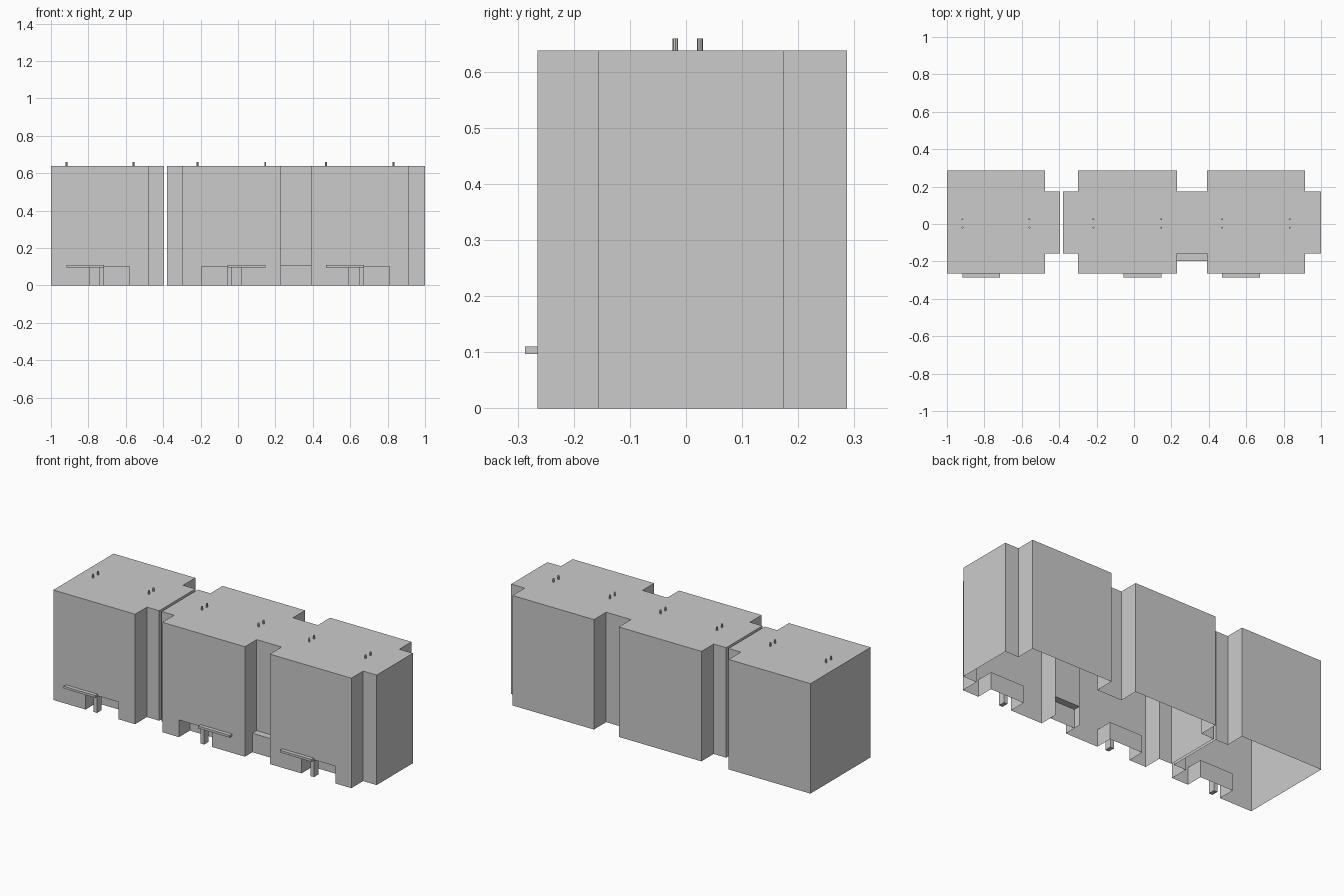
import bpy, bmesh

if "Cube" in bpy.data.objects:
    bpy.data.objects.remove(bpy.data.objects["Cube"])

H = 0.638                      # wall height
F, B = -0.265, 0.287           # front / back of the main blocks
LF, LB = -0.157, 0.175         # front / back of the narrower links


def finish(bm, name):
    bmesh.ops.remove_doubles(bm, verts=bm.verts, dist=0.0002)
    me = bpy.data.meshes.new(name)
    bm.to_mesh(me)
    bm.free()
    ob = bpy.data.objects.new(name, me)
    bpy.context.collection.objects.link(ob)
    return ob


def box(name, x0, x1, y0, y1, z0, z1):
    bm = bmesh.new()
    bmesh.ops.create_cube(bm, size=1)
    for v in bm.verts:
        v.co = (x0 + (v.co.x + .5) * (x1 - x0),
                y0 + (v.co.y + .5) * (y1 - y0),
                z0 + (v.co.z + .5) * (z1 - z0))
    return finish(bm, name)


def quad(bm, *pts):
    bm.faces.new([bm.verts.new(p) for p in pts])


def front_wall(bm, x0, x1, y, a, b, h, depth):
    """Facade from x0 to x1 with a doorway a..b set back (or forward) by depth."""
    yd = y + depth
    for l, r, z in ((x0, a, 0), (a, b, h), (b, x1, 0)):
        if r - l > 0.001:
            quad(bm, (l, y, z), (r, y, z), (r, y, H), (l, y, H))
    quad(bm, (a, yd, 0), (b, yd, 0), (b, yd, h), (a, yd, h))
    if depth > 0:              # recess ceiling and cheeks
        quad(bm, (a, y, h), (a, yd, h), (b, yd, h), (b, y, h))
        quad(bm, (a, y, 0), (a, yd, 0), (a, yd, h), (a, y, h))
        quad(bm, (b, yd, 0), (b, y, 0), (b, y, h), (b, yd, h))
    else:                      # porch top
        quad(bm, (a, yd, h), (b, yd, h), (b, y, h), (a, y, h))


def shell(name, sections, doors):
    """Open-bottomed block; sections = (x0, x1, front y, back y) left to right."""
    bm = bmesh.new()
    plan = []
    for x0, x1, f, b in sections:
        plan += [(x0, f), (x1, f)]
    for x0, x1, f, b in reversed(sections):
        plan += [(x1, b), (x0, b)]
    bm.faces.new([bm.verts.new((x, y, H)) for x, y in plan])
    fronts = {(x0, f): (x1, f) for x0, x1, f, b in sections}
    for p, q in zip(plan, plan[1:] + plan[:1]):
        door = None
        if fronts.get(p) == q:
            door = next((d for d in doors if p[0] <= d[0] and d[1] <= q[0]), None)
        if door:
            front_wall(bm, p[0], q[0], p[1], *door)
        else:
            quad(bm, (*p, 0), (*q, 0), (*q, H), (*p, H))
    return finish(bm, name)


# Building shells
shell("end_block", [(-1, -.475, F, B), (-.475, -.396, LF, LB)],
      [(-.793, -.58, .1, .1)])
shell("double_block",
      [(-.38, -.3, LF, LB), (-.3, .23, F, B), (.23, .39, LF, LB),
       (.39, .913, F, B), (.913, 1, LF, LB)],
      [(-.193, .02, .1, .1), (.23, .39, .11, -.04), (.593, .81, .1, .1)])

# Door canopies with a post at the end
for n, (x0, x1, post) in enumerate([(-.918, -.717, -.742), (-.055, .148, -.055),
                                    (.47, .673, .65)]):
    box(f"canopy_{n}", x0, x1, -.287, F, .097, .11)
    box(f"canopy_post_{n}", post, post + .023, F, F + .04, 0, .1)

# Roof vents in pairs
for x in (-.917, -.559, -.217, .146, .471, .832):
    for y in (-.019, .025):
        bm = bmesh.new()
        bmesh.ops.create_cone(bm, cap_ends=True, segments=8, radius1=.005,
                              radius2=.005, depth=.021)
        bmesh.ops.translate(bm, verts=bm.verts, vec=(x, y, H + .0105))
        finish(bm, "roof_vent")
